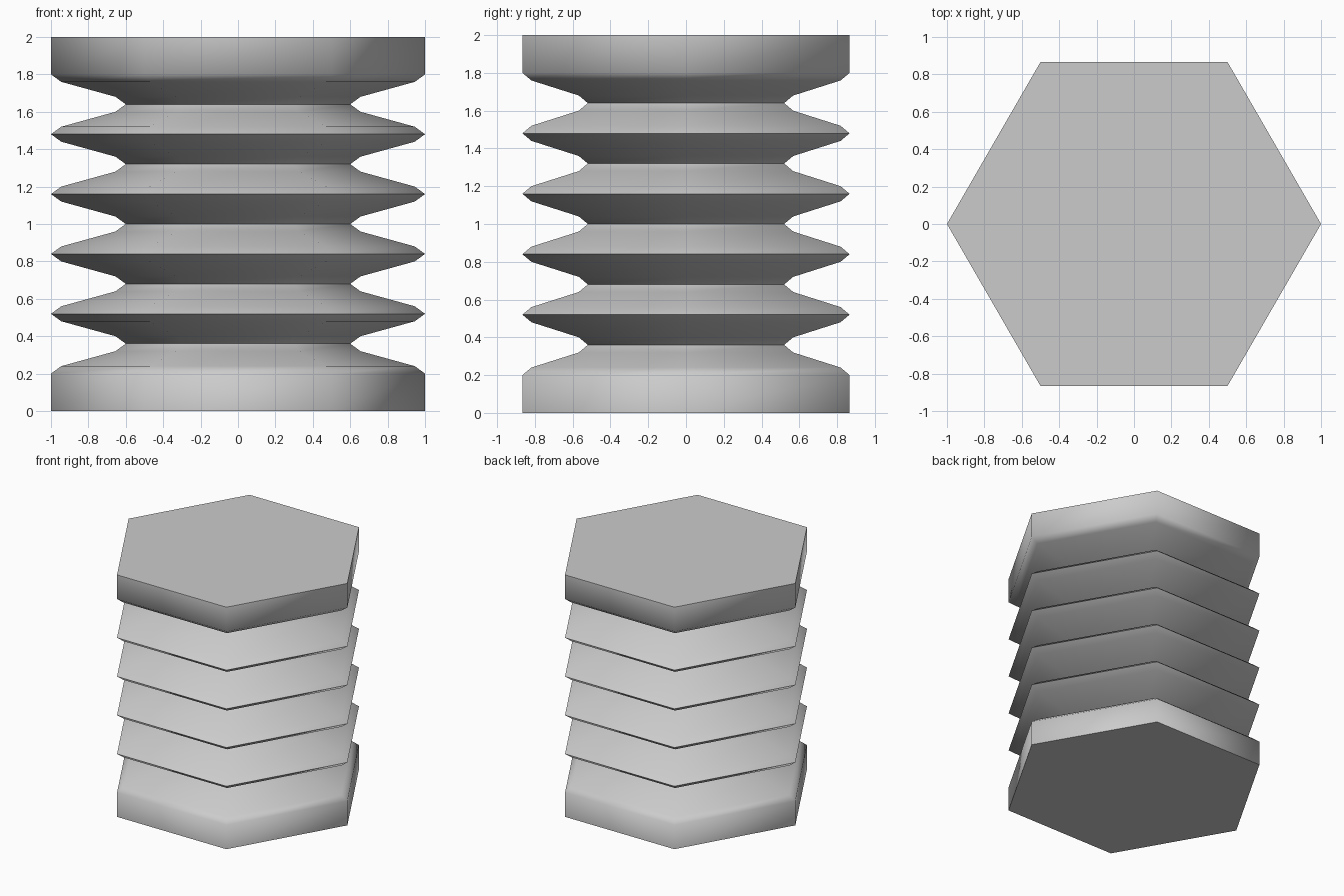
import bpy, bmesh
from math import cos, sin, pi, radians

if "Cube" in bpy.data.objects:
    bpy.data.objects.remove(bpy.data.objects["Cube"])

SIDES = 6
PITCH = 0.32

# Side profile (radius, height): end collar, five grooves, end collar
profile = [(1.0, 0.0)]
for i in range(5):
    z = 0.2 + PITCH * i
    profile += [(1.0, z), (0.945, z + 0.04), (0.655, z + 0.12),
                (0.6, z + 0.16), (0.655, z + 0.20), (0.945, z + 0.28)]
profile += [(1.0, 1.8), (1.0, 2.0)]

# Bellows peaks between the collars sit at the same height as the groove starts
bm = bmesh.new()
rings = [[bm.verts.new((r * cos(2 * pi * k / SIDES), r * sin(2 * pi * k / SIDES), z))
          for k in range(SIDES)] for r, z in profile]

# Side walls
for lower, upper in zip(rings, rings[1:]):
    for k in range(SIDES):
        n = (k + 1) % SIDES
        bm.faces.new((lower[k], lower[n], upper[n], upper[k]))

# Flat end caps
bm.faces.new(rings[0][::-1])
bm.faces.new(rings[-1])
bmesh.ops.recalc_face_normals(bm, faces=bm.faces)

mesh = bpy.data.meshes.new("hexagonal_bellows")
bm.to_mesh(mesh)
bm.free()
bellows = bpy.data.objects.new("hexagonal_bellows", mesh)
bpy.context.collection.objects.link(bellows)

# Smooth sides, crisp caps
bpy.context.view_layer.objects.active = bellows
bellows.select_set(True)
bpy.ops.object.shade_smooth_by_angle(angle=radians(65))
